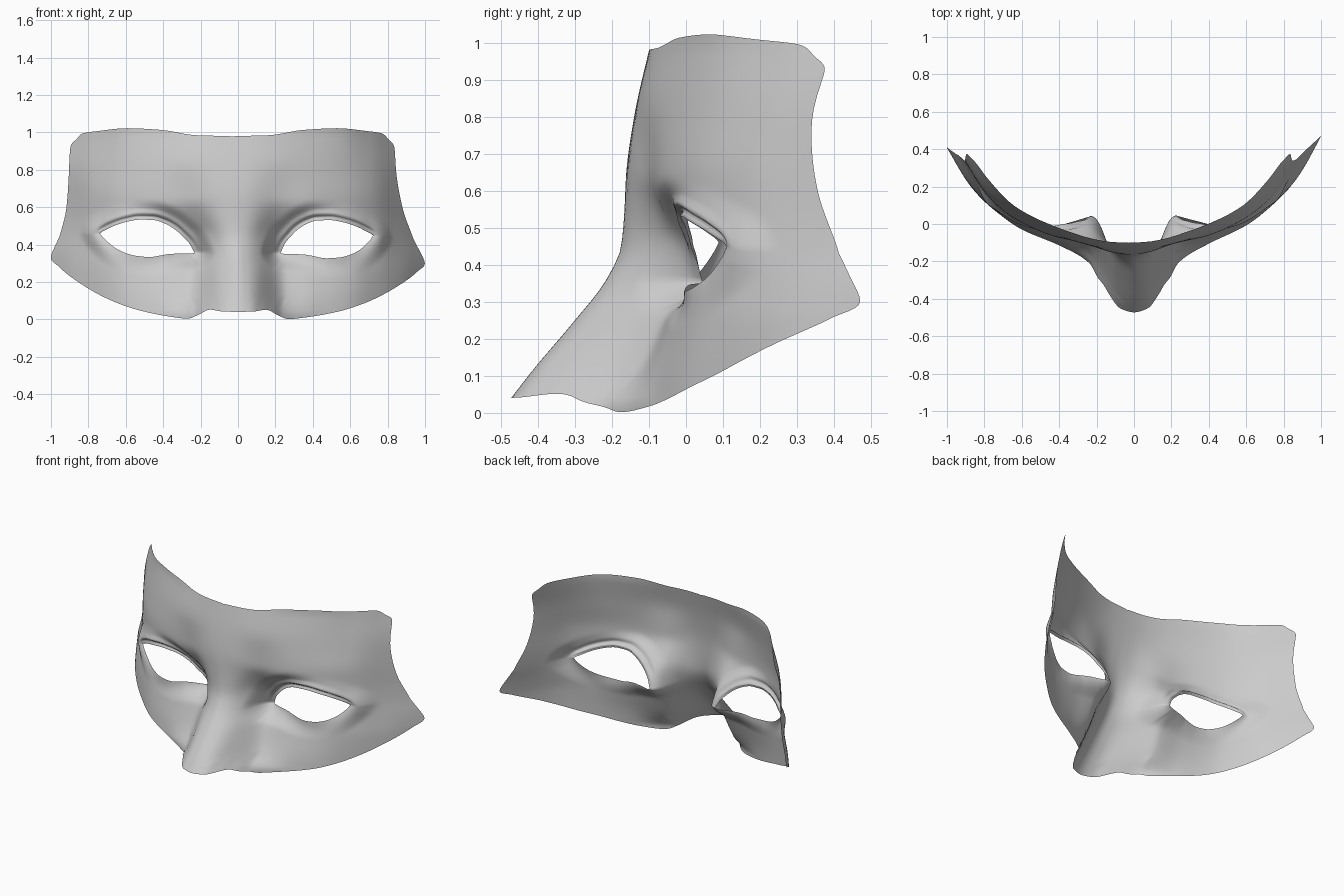
import bpy, bmesh, math


def pchip(xs, ys, x):
    """Monotone cubic interpolation: smooth, without overshoot."""
    n = len(xs)
    x = min(max(x, xs[0]), xs[-1])
    k = 0
    while k < n - 2 and x > xs[k + 1]:
        k += 1

    def sec(i):
        return (ys[i + 1] - ys[i]) / (xs[i + 1] - xs[i])

    def slope(i):
        if i == 0:
            return sec(0)
        if i == n - 1:
            return sec(n - 2)
        a, b = sec(i - 1), sec(i)
        return 0 if a * b <= 0 else 2 * a * b / (a + b)

    h = xs[k + 1] - xs[k]
    t = (x - xs[k]) / h
    return ((1 + 2 * t) * (1 - t) ** 2 * ys[k] + t * (1 - t) ** 2 * h * slope(k)
            + t * t * (3 - 2 * t) * ys[k + 1] + t * t * (t - 1) * h * slope(k + 1))


def smooth(t):
    t = min(max(t, 0), 1)
    return t * t * (3 - 2 * t)


# Face relief: depth y across x, one cross-section per height z
COLS = [0, .07, .13, .18, .24, .4, .6, .75, .88, 1.0]
SECTIONS = {
    .03: [-.48, -.462, -.40, -.315, -.205, -.105, -.01, .11, .25, .44],
    .12: [-.41, -.39, -.31, -.215, -.125, -.08, -.003, .11, .25, .45],
    .25: [-.30, -.275, -.205, -.12, -.06, -.04, .015, .115, .26, .46],
    .36: [-.215, -.188, -.125, -.06, -.01, -.015, .03, .13, .285, .48],
    .45: [-.175, -.157, -.108, -.055, -.015, -.025, .035, .137, .31, .51],
    .55: [-.166, -.157, -.13, -.095, -.065, -.05, .025, .14, .325, .52],
    .64: [-.162, -.157, -.143, -.125, -.103, -.068, .02, .14, .33, .52],
    .80: [-.14, -.138, -.131, -.121, -.106, -.055, .045, .17, .35, .53],
    1.0: [-.095, -.093, -.088, -.078, -.064, -.01, .09, .24, .43, .58],
}
ROWS = list(SECTIONS)


def relief(x, z):
    xs = [-COLS[1]] + COLS
    return pchip(ROWS, [pchip(xs, [r[1]] + r, x) for r in SECTIONS.values()], z)


def soft_relief(x, z, r=.022):
    """Average a few nearby samples to soften the creases."""
    near = [(abs(x + a), z + b) for a in (-r, 0, r) for b in (-r, 0, r)]
    return sum(relief(*p) for p in near) / 9 if .1 < z < .95 and .03 < x < .95 else relief(x, z)


# Eye rim (x, z, y) paired with the point of the half outline (x, z) it faces
UPPER = [
    (.23, .355, .045, 0, .36), (.255, .405, .03, 0, .58), (.29, .445, .015, 0, .80),
    (.33, .482, .005, 0, .977), (.38, .512, -.005, .2, .985), (.44, .53, -.015, .38, 1.013),
    (.51, .532, -.01, .56, 1.022), (.58, .52, .01, .71, 1.008), (.635, .503, .04, .80, .994),
    (.653, .496, .052, .835, .962), (.67, .488, .065, .865, .925), (.695, .475, .085, .877, .76),
    (.715, .465, .10, .90, .59), (.73, .455, .11, .945, .44)]
LOWER = [
    (.73, .455, .11, .945, .44), (.715, .432, .10, 1, .315), (.703, .42, .093, .962, .272),
    (.69, .407, .085, .92, .235), (.65, .375, .06, .80, .155), (.60, .35, .03, .68, .095),
    (.54, .335, .005, .55, .05), (.47, .33, -.005, .41, .02), (.40, .342, 0, .275, .003),
    (.36, .348, .01, .215, .022), (.32, .35, .02, .15, .052), (.29, .35, .028, .08, .042),
    (.265, .35, .035, 0, .04), (.245, .352, .04, 0, .2), (.23, .355, .045, 0, .36)]
STEP, RINGS = 6, 30


def resample(pts):
    idx = list(range(len(pts)))
    cols = list(zip(*pts))
    n = (len(pts) - 1) * STEP
    return [[pchip(idx, c, i / STEP) for c in cols] + [i / n] for i in range(n)]


upper, lower = resample(UPPER), resample(LOWER)
spokes = [s + [math.sin(math.pi * s[5])] for s in upper] + [s + [0] for s in lower]

# Half mask: rings that grow from the eye rim to the outline
half = []
for j in range(RINGS + 1):
    t = (j / RINGS) ** 1.7
    ring = []
    for ex, ez, ey, ox, oz, _, lid in spokes:
        x, z = ex + (ox - ex) * t, ez + (oz - ez) * t
        d = math.hypot(x - ex, z - ez)
        w = smooth(d / .11)
        y = ey * (1 - w) + soft_relief(x, z) * w
        # upper eyelid crease and fold
        lid = min(1, lid * 1.6)
        y += lid * (.010 * math.exp(-((d - .018) / .007) ** 2)
                    - .012 * math.exp(-((d - .036) / .012) ** 2))
        ring.append((x, y, z))
    half.append(ring)

# Both halves, with the slight hand-made asymmetry
bm = bmesh.new()
for side in (1, -1):
    grid = []
    for ring in half:
        row = []
        for x, y, z in ring:
            x *= side
            low = 1 - smooth((z - .3) / .4)
            row.append(bm.verts.new((x - .03 * smooth((z - .25) / .6),
                                     y + .06 * min(0, x) * abs(x) * low,
                                     z - .015 * x * abs(x) * low)))
        grid.append(row)
    n = len(spokes)
    for j in range(RINGS):
        for i in range(n):
            k = (i + 1) % n
            q = [grid[j][i], grid[j][k], grid[j + 1][k], grid[j + 1][i]]
            bm.faces.new(q if side > 0 else q[::-1])
bmesh.ops.remove_doubles(bm, verts=bm.verts, dist=.0005)
for f in bm.faces:
    f.smooth = True

mesh = bpy.data.meshes.new("half_face_mask")
bm.to_mesh(mesh)
bm.free()
mask = bpy.data.objects.new("half_face_mask", mesh)
bpy.context.collection.objects.link(mask)
